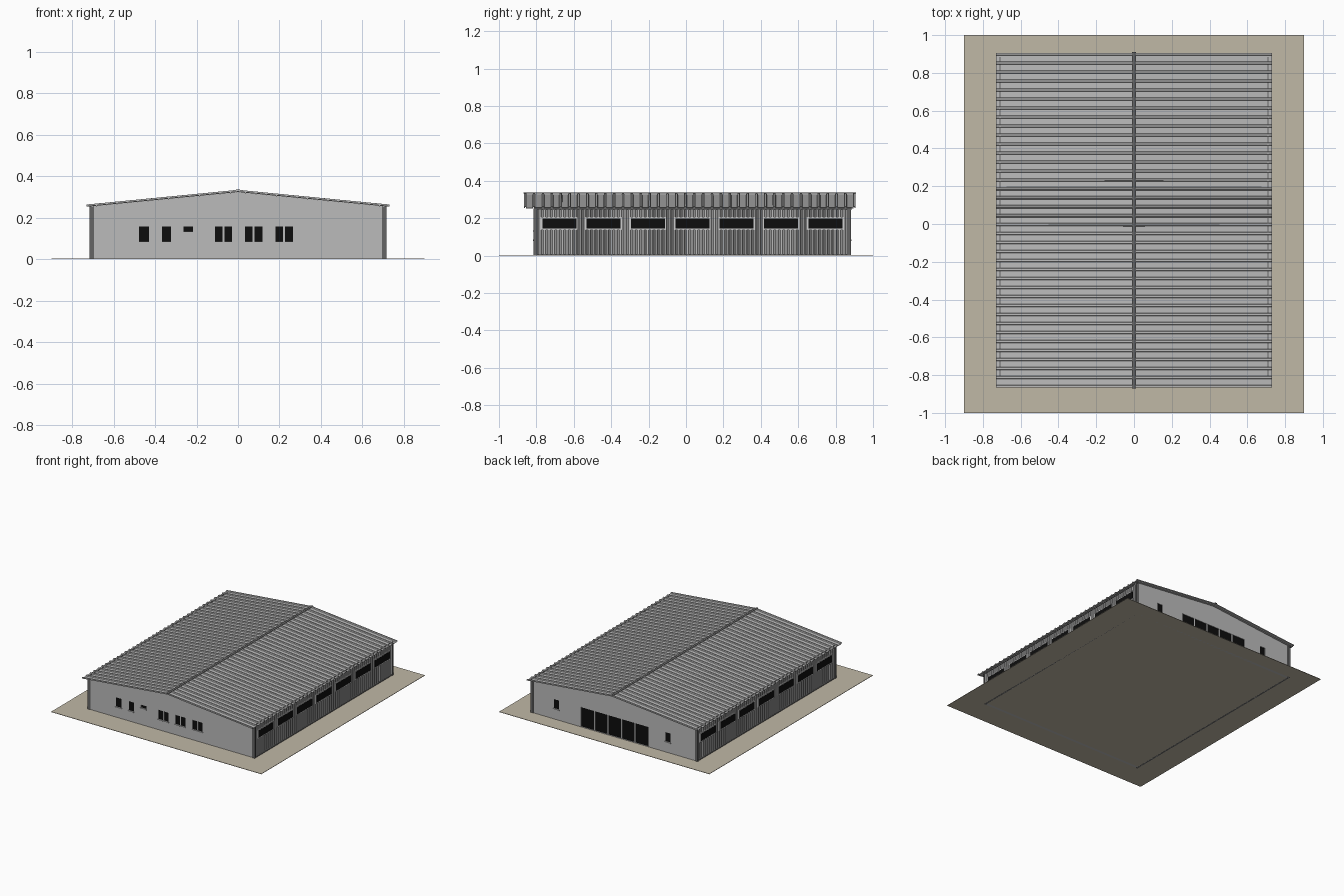
import bpy

if "Cube" in bpy.data.objects:
    bpy.data.objects.remove(bpy.data.objects["Cube"])


def material(name, r, g, b):
    m = bpy.data.materials.new(name)
    m.use_nodes = True
    m.diffuse_color = (r, g, b, 1)
    m.node_tree.nodes["Principled BSDF"].inputs["Base Color"].default_value = (r, g, b, 1)
    return m


WALL = material("wall_grey", 0.5, 0.5, 0.5)
METAL = material("sheet_grey", 0.5, 0.5, 0.5)
DARK = material("trim_dark_grey", 0.13, 0.13, 0.13)
GLASS = material("glass_black", 0.004, 0.004, 0.004)
FRAME = material("frame_light_grey", 0.62, 0.62, 0.62)
GROUND = material("ground_sand", 0.53, 0.48, 0.38)


def mesh_object(name, verts, faces, mat=None):
    me = bpy.data.meshes.new(name)
    me.from_pydata(verts, [], faces)
    me.update()
    if mat:
        me.materials.append(mat)
    ob = bpy.data.objects.new(name, me)
    bpy.context.collection.objects.link(ob)
    return ob


def boxes(name, spans, mat=None):
    """One object from boxes given as (x0, x1, y0, y1, z0, z1)."""
    verts, faces = [], []
    for x0, x1, y0, y1, z0, z1 in spans:
        n = len(verts)
        verts += [(x, y, z) for z in (z0, z1) for x, y in ((x0, y0), (x1, y0), (x1, y1), (x0, y1))]
        faces += [(n + 3, n + 2, n + 1, n), (n + 4, n + 5, n + 6, n + 7)]
        for i in range(4):
            j = (i + 1) % 4
            faces.append((n + i, n + j, n + j + 4, n + i + 4))
    return boxes_done(name, verts, faces, mat)


def boxes_done(name, verts, faces, mat):
    return mesh_object(name, verts, faces, mat)


def corrugation(start, end, count, foot, crest, height):
    """Trapezoid ribs along a line, as (position, height) pairs."""
    pitch = (end - start) / count
    pts = []
    for k in range(count + 1):
        c = start + k * pitch
        for d, h in ((-foot, 0), (-crest, height), (crest, height), (foot, 0)):
            pts.append((min(max(c + d, start - crest), end + crest), h))
    return pts


def sheet(name, rows, thickness, mat):
    """Grid of quads through rows of points, thickened."""
    w = len(rows[0])
    faces = [(r * w + i, r * w + i + 1, (r + 1) * w + i + 1, (r + 1) * w + i)
             for r in range(len(rows) - 1) for i in range(w - 1)]
    ob = mesh_object(name, [p for row in rows for p in row], faces, mat)
    mod = ob.modifiers.new("thickness", "SOLIDIFY")
    mod.thickness = thickness
    mod.offset = 0
    return ob


FRONT, BACK, HALF = -0.812, 0.877, 0.712
RIDGE, SLOPE, EAVE = 0.325, 0.097, 0.73


def roof_z(x):
    return RIDGE - SLOPE * abs(x)


# Ground
boxes("ground", [(-0.9, 0.9, -1, 1, 0, 0.003)], GROUND)

# Ribbed roof, ridge cap and eave strips
profile = corrugation(-0.86, 0.90, 37, 0.007, 0.004, 0.007)
sheet("roof", [[(x, y, roof_z(x) + h) for y, h in profile] for x in (-EAVE, 0, EAVE)], 0.004, METAL)
sheet("ridge_cap", [[(x, y, RIDGE + 0.01 - 0.2 * abs(x)) for y in (-0.87, 0.91)]
                    for x in (-0.009, 0, 0.009)], 0.003, DARK)
for side, s in (("left", 1), ("right", -1)):
    xs = sorted((s * 0.707, s * 0.713))
    boxes(side + "_eave_strip", [(*xs, FRONT, 0.885, 0.245, roof_z(0.71) + 0.004)], DARK)

# Openings in the gable walls: x range and z range
TOP, SILL = 0.156, 0.085
front_windows = [(-0.478, -0.43, SILL), (-0.367, -0.324, SILL), (-0.262, -0.217, 0.134)]
for x in (-0.07, 0.075, 0.222):
    front_windows += [(x - 0.041, x - 0.005, SILL), (x + 0.004, x + 0.042, SILL)]
back_windows = [(0.472, 0.518, SILL), (-0.483, -0.437, SILL)]
door = (-0.292, 0.286, 0.006)


def gable_wall(name, face, inward, openings):
    """Gable wall with cut openings and glass set back in them."""
    inner = face + inward * 0.02
    outline = [(-0.70, 0), (0.70, 0), (0.70, roof_z(0.70) - 0.002),
               (0, RIDGE - 0.002), (-0.70, roof_z(0.70) - 0.002)]
    y0, y1 = sorted((face, inner))
    n = len(outline)
    verts = [(x, y, z) for y in (y0, y1) for x, z in outline]
    faces = [tuple(range(n)), tuple(reversed(range(n, 2 * n)))]
    faces += [((i + 1) % n, i, i + n, (i + 1) % n + n) for i in range(n)]
    wall = mesh_object(name + "_wall", verts, faces, WALL)
    cutter = boxes(name + "_opening_cutter",
                   [(a, b, y0 - 0.02, y1 + 0.02, z, TOP) for a, b, z in openings])
    cutter.hide_render = True
    cutter.hide_set(True)
    cut = wall.modifiers.new("openings", "BOOLEAN")
    cut.operation = "DIFFERENCE"
    cut.solver = "EXACT"
    cut.object = cutter
    g0, g1 = sorted((face + inward * 0.005, inner))
    boxes(name + "_glass", [(a - 0.002, b + 0.002, g0, g1, z - 0.002, TOP + 0.002)
                            for a, b, z in openings], GLASS)


gable_wall("front", FRONT, 1, front_windows)
gable_wall("back", BACK, -1, back_windows + [door])

# Window sills
boxes("front_sills", [(a - 0.004, b + 0.004, FRONT - 0.007, FRONT + 0.002, z - 0.006, z)
                      for a, b, z in front_windows], WALL)
boxes("back_sills", [(a - 0.004, b + 0.004, BACK - 0.002, BACK + 0.007, z - 0.006, z)
                     for a, b, z in back_windows], WALL)

# Mullions dividing the glazed back doors
step = (door[1] - door[0]) / 5
boxes("door_mullions", [(door[0] + k * step - 0.004, door[0] + k * step + 0.004,
                         BACK - 0.012, BACK - 0.001, door[2], TOP) for k in range(1, 5)], FRAME)

# Corrugated side walls with window strips
ribs = corrugation(FRONT + 0.008, BACK - 0.008, 70, 0.008, 0.004, 0.006)
for side, s in (("left", 1), ("right", -1)):
    sheet(side + "_wall", [[(s * (0.702 + h), y, z) for y, h in ribs] for z in (0, 0.253)], 0.003, METAL)
    frames, panes = [], []
    for k in range(7):
        c = -0.677 + 0.237 * k
        fx = sorted((s * 0.695, s * 0.713))
        px = sorted((s * 0.70, s * 0.7145))
        frames.append((*fx, c - 0.100, c + 0.100, 0.136, 0.206))
        panes.append((*px, c - 0.091, c + 0.091, 0.144, 0.199))
    boxes(side + "_window_frames", frames, FRAME)
    boxes(side + "_window_panes", panes, GLASS)

    # Corner columns and base trim
    cx = sorted((s * 0.693, s * 0.716))
    boxes(side + "_corner_columns", [(*cx, FRONT - 0.004, FRONT + 0.01, 0, 0.253),
                                     (*cx, BACK - 0.01, BACK + 0.004, 0, 0.253)], DARK)
    bx = sorted((s * 0.70, s * 0.714))
    boxes(side + "_base_trim", [(*bx, FRONT, BACK, 0, 0.008)], DARK)
